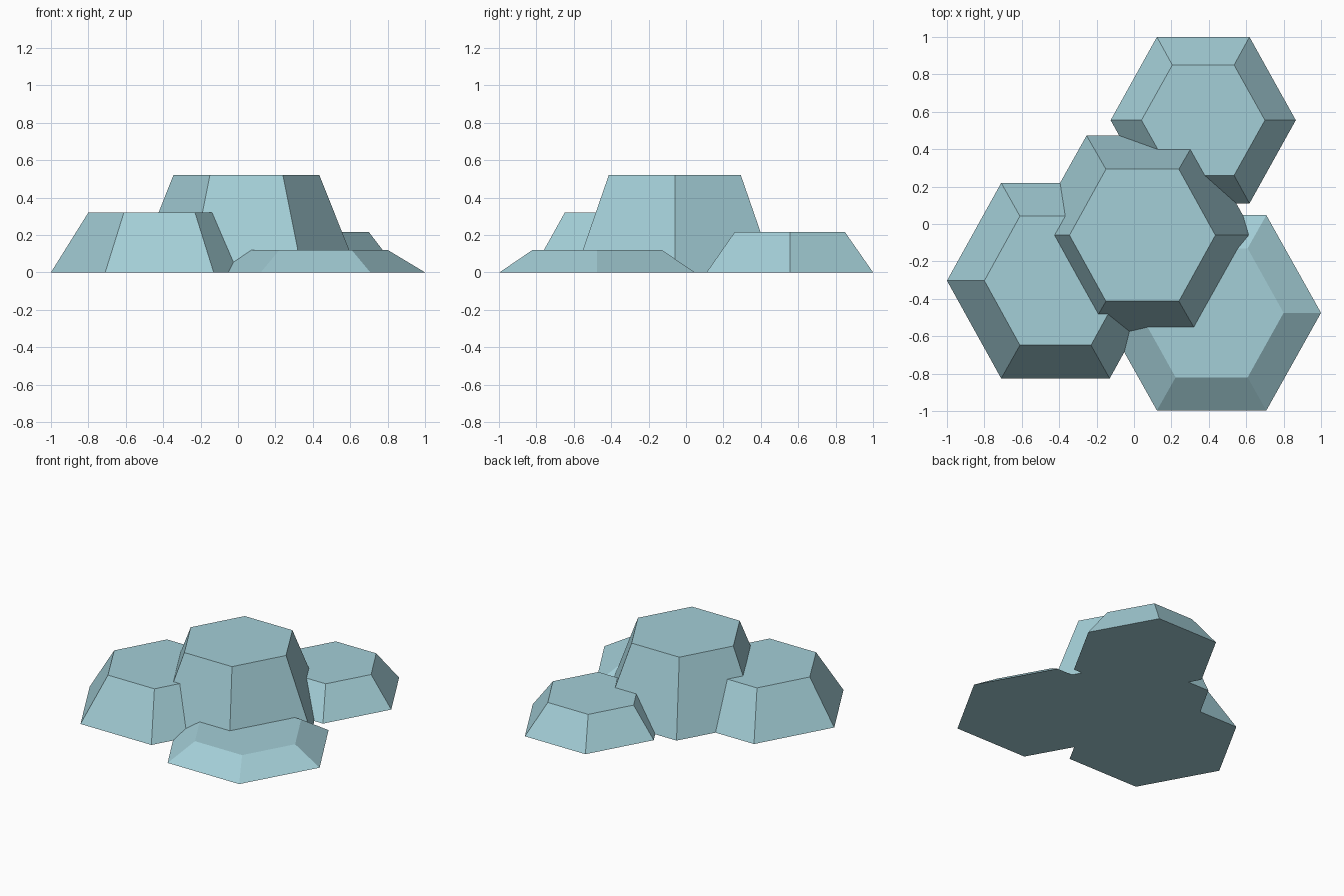
import bpy, math

cube = bpy.data.objects.get("Cube")
if cube:
    bpy.data.objects.remove(cube, do_unlink=True)

# Single pale blue stone colour
stone = bpy.data.materials.new("pale_blue_stone")
stone.use_nodes = True
colour = (0.37, 0.62, 0.68, 1)
stone.diffuse_color = colour
stone.node_tree.nodes["Principled BSDF"].inputs["Base Color"].default_value = colour


def hex_ring(cx, cy, radius, depth, z):
    """Six corners of a hexagon with points on the x axis and half depth in y."""
    return [(cx + radius * math.cos(i * math.pi / 3),
             cy + depth * math.sin(i * math.pi / 3) / math.sin(math.pi / 3), z)
            for i in range(6)]


def rock(name, centre, base, top, height):
    """Tapered six-sided rock; base and top are (radius in x, half depth in y)."""
    verts = hex_ring(*centre, *base, 0) + hex_ring(*centre, *top, height)
    sides = [(i, (i + 1) % 6, (i + 1) % 6 + 6, i + 6) for i in range(6)]
    caps = [tuple(reversed(range(6))), tuple(range(6, 12))]
    mesh = bpy.data.meshes.new(name)
    mesh.from_pydata(verts, [], sides + caps)
    mesh.materials.append(stone)
    obj = bpy.data.objects.new(name, mesh)
    bpy.context.collection.objects.link(obj)
    return obj


# Tall middle rock with three lower rocks pushed into it
rock("middle_rock", (0.045, -0.06), (0.597, 0.533), (0.39, 0.353), 0.52)
rock("right_rock", (-0.42, -0.303), (0.58, 0.523), (0.38, 0.345), 0.32)
rock("back_rock", (0.37, 0.555), (0.495, 0.445), (0.33, 0.295), 0.215)
rock("front_left_rock", (0.415, -0.475), (0.585, 0.522), (0.385, 0.345), 0.12)
